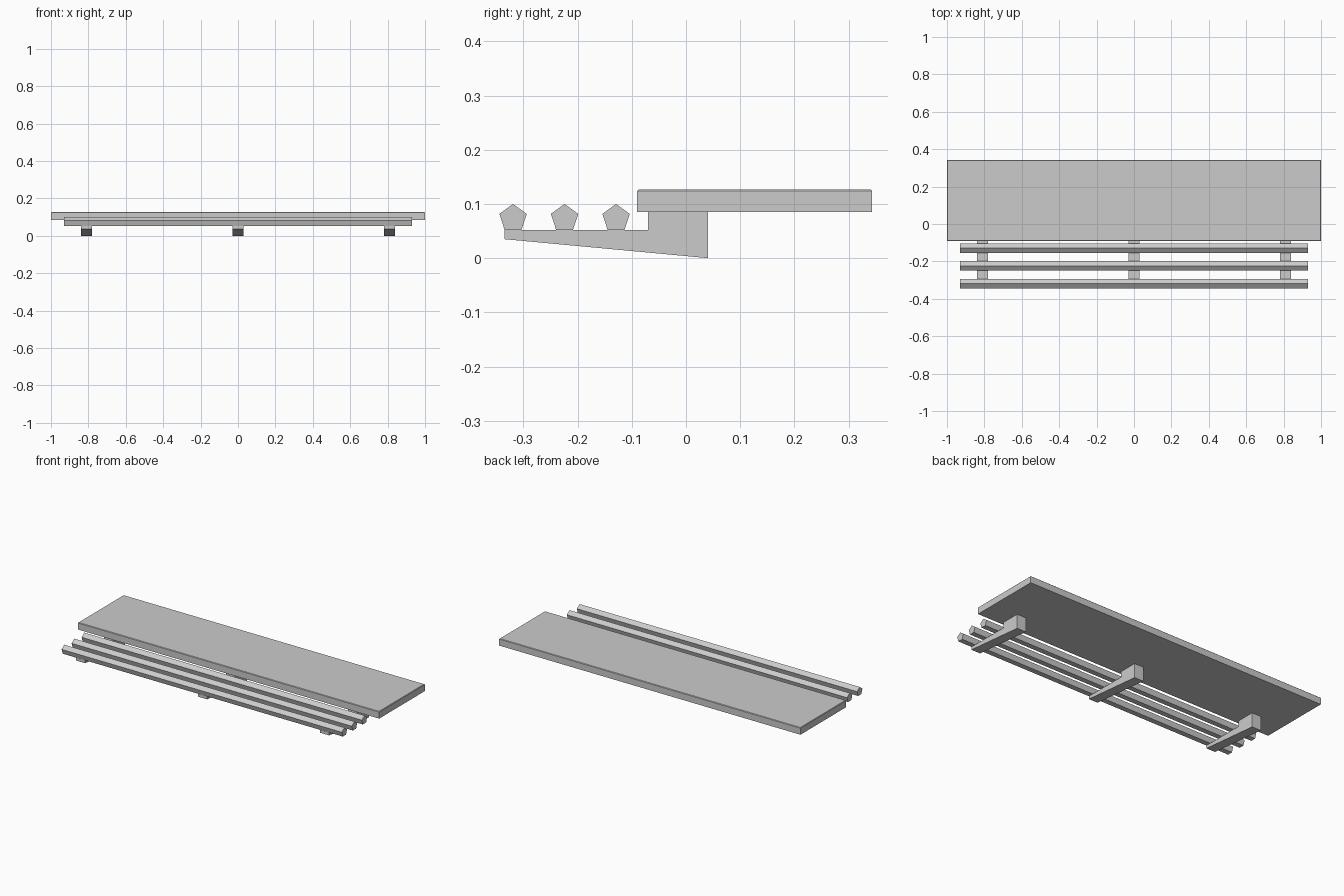
import bpy
import bmesh
import math

cube = bpy.data.objects.get("Cube")
if cube:
    bpy.data.objects.remove(cube, do_unlink=True)

grey = bpy.data.materials.new("light grey")
grey.use_nodes = True
colour = (0.6, 0.6, 0.6, 1)
grey.diffuse_color = colour
grey.node_tree.nodes["Principled BSDF"].inputs["Base Color"].default_value = colour


def extrude_profile(name, profile, x, half):
    """Extrude a closed (y, z) outline along x."""
    bm = bmesh.new()
    face = bm.faces.new([bm.verts.new((x - half, y, z)) for y, z in profile])
    grown = bmesh.ops.extrude_face_region(bm, geom=[face])["geom"]
    verts = [v for v in grown if isinstance(v, bmesh.types.BMVert)]
    bmesh.ops.translate(bm, verts=verts, vec=(2 * half, 0, 0))
    bmesh.ops.recalc_face_normals(bm, faces=bm.faces)
    mesh = bpy.data.meshes.new(name)
    bm.to_mesh(mesh)
    bm.free()
    mesh.materials.append(grey)
    obj = bpy.data.objects.new(name, mesh)
    bpy.context.collection.objects.link(obj)
    return obj


# Flat top slab with a fine chamfer round its upper edge
front, back, low, high = -0.09, 0.343, 0.085, 0.127
slab = extrude_profile("top_slab", [(front, low), (back, low), (back, high), (front, high)], 0, 1)
bm = bmesh.new()
bm.from_mesh(slab.data)
rim = [e for e in bm.edges if all(v.co.z > 0.12 for v in e.verts)]
bmesh.ops.bevel(bm, geom=rim, offset=0.003, segments=1, affect='EDGES')
bm.to_mesh(slab.data)
bm.free()

# Five-sided rails
radius = 0.0265
for name, y in (("front_rail", -0.319), ("middle_rail", -0.224), ("rear_rail", -0.129)):
    angles = [math.pi / 2 + math.tau * i / 5 for i in range(5)]
    ring = [(y + radius * math.cos(a), 0.0735 + radius * math.sin(a)) for a in angles]
    extrude_profile(name, ring, 0, 0.93)

# Tapered brackets that step up to the slab
bracket = [(-0.335, 0.052), (-0.07, 0.052), (-0.07, 0.085),
           (0.041, 0.085), (0.041, 0), (-0.335, 0.035)]
for name, x in (("right_bracket", -0.81), ("centre_bracket", 0), ("left_bracket", 0.81)):
    extrude_profile(name, bracket, x, 0.03)
